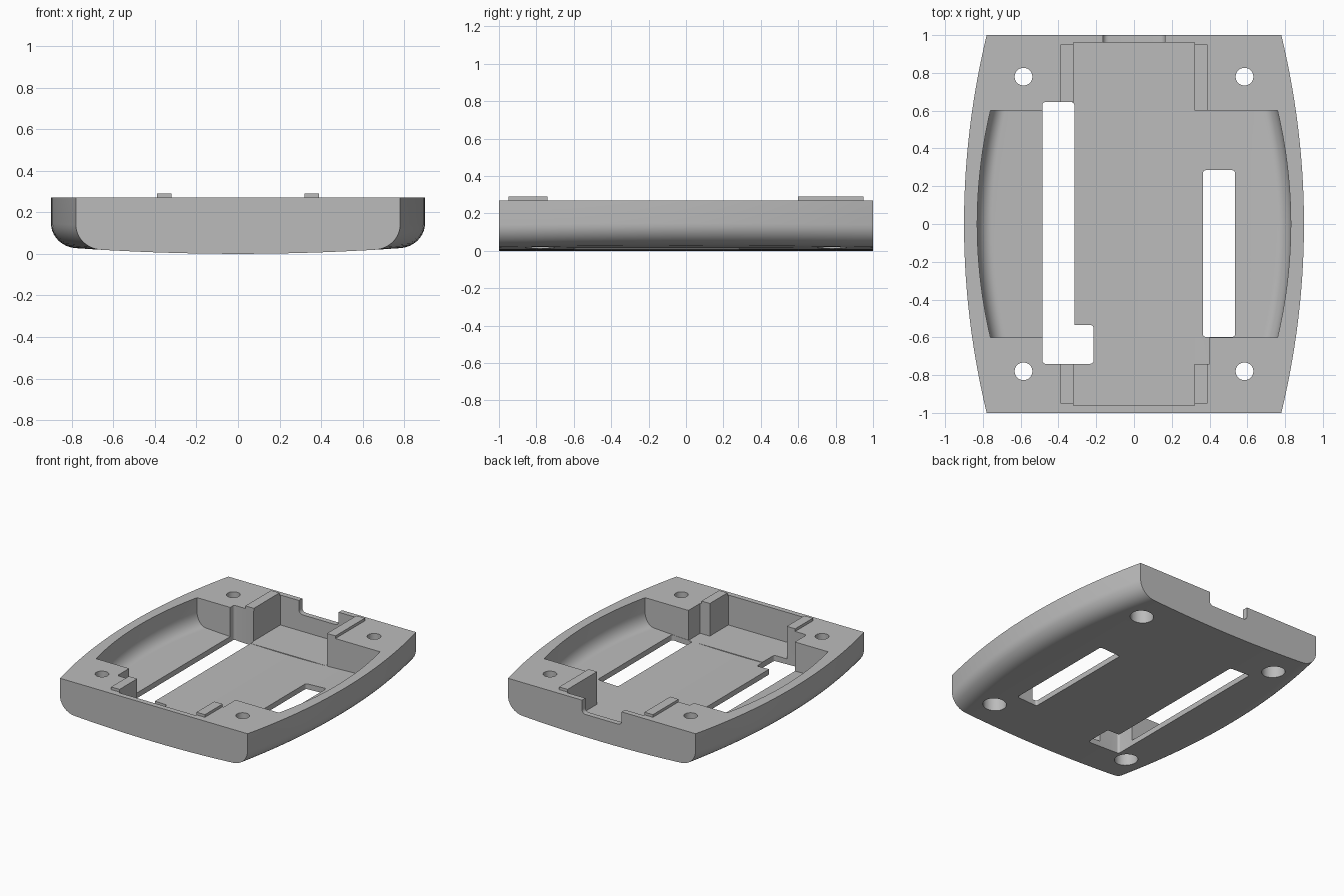
import bpy, bmesh, math

old = bpy.data.objects.get("Cube")
if old:
    bpy.data.objects.remove(old)

grey = bpy.data.materials.new("plain_grey")
grey.use_nodes = True
COLOUR = (0.5, 0.5, 0.5, 1)
grey.diffuse_color = COLOUR
grey.node_tree.nodes["Principled BSDF"].inputs["Base Color"].default_value = COLOUR

TOP, FLOOR = 0.27, 0.045


def finish(name, bm):
    bmesh.ops.recalc_face_normals(bm, faces=bm.faces)
    mesh = bpy.data.meshes.new(name)
    bm.to_mesh(mesh)
    bm.free()
    mesh.materials.append(grey)
    obj = bpy.data.objects.new(name, mesh)
    bpy.context.collection.objects.link(obj)
    return obj


def hull(name, length, width, bow, rx, rz, lift, top, steps=28):
    """Bowed-side solid with a gently curved bottom and rounded lower edges."""
    bm = bmesh.new()
    rings = []
    for i in range(steps + 1):
        y = length * (2 * i / steps - 1)
        w = width - bow * (y / length) ** 2
        half = [(0.1 * k, 0.045 * (0.1 * k) ** 2 + lift) for k in range(7)]
        base = 0.045 * (w - rx) ** 2 + lift
        for k in range(11):
            a = math.pi / 2 * k / 10
            half.append((w - rx + rx * math.sin(a), base + rz * (1 - math.cos(a))))
        half.append((w, top))
        ring = half + [(-x, z) for x, z in reversed(half[1:])]
        rings.append([bm.verts.new((x, y, z)) for x, z in ring])
    n = len(rings[0])
    for a, b in zip(rings, rings[1:]):
        for k in range(n):
            j = (k + 1) % n
            bm.faces.new((a[k], a[j], b[j], b[k]))
    bm.faces.new(rings[0])
    bm.faces.new(rings[-1])
    return finish(name, bm)


def block(name, x, y, z, round_axis=None, radius=0.015):
    """Box from three ranges, with the edges along one axis optionally rounded."""
    bm = bmesh.new()
    bmesh.ops.create_cube(bm, size=1)
    for v in bm.verts:
        for i, (lo, hi) in enumerate((x, y, z)):
            v.co[i] = lo if v.co[i] < 0 else hi
    if round_axis is not None:
        edges = [e for e in bm.edges
                 if abs((e.verts[0].co - e.verts[1].co).normalized()[round_axis]) > 0.9]
        bmesh.ops.bevel(bm, geom=edges, offset=radius, segments=5,
                        profile=0.5, affect='EDGES')
    return finish(name, bm)


def drum(name, x, y, radius, z):
    bm = bmesh.new()
    bmesh.ops.create_cone(bm, cap_ends=True, segments=32, radius1=radius,
                          radius2=radius, depth=z[1] - z[0])
    bmesh.ops.translate(bm, verts=bm.verts, vec=(x, y, sum(z) / 2))
    return finish(name, bm)


def carve(target, cutter):
    mod = target.modifiers.new("cut", 'BOOLEAN')
    mod.operation, mod.solver, mod.object = 'DIFFERENCE', 'EXACT', cutter
    bpy.context.view_layer.objects.active = target
    bpy.ops.object.modifier_apply(modifier=mod.name)
    bpy.data.objects.remove(cutter)


tray = hull("tray_body", 1.0, 0.9, 0.12, 0.13, 0.12, 0, TOP)
through = (-0.2, 0.5)

# Side bays and central channel
carve(tray, hull("side_bays", 0.6, 0.83, 0.07, 0.08, 0.1, 0.04, 0.5))
carve(tray, block("channel", (-0.32, 0.32), (-0.96, 0.96), (FLOOR, 0.5)))
carve(tray, block("post_notch", (0.3, 0.40), (-0.74, -0.58), (FLOOR, 0.5)))

# Long slot with its foot, and the short slot
carve(tray, block("long_slot", (-0.485, -0.316), (-0.739, 0.645), through, 2))
carve(tray, block("slot_foot", (-0.484, -0.215), (-0.74, -0.535), through, 2))
carve(tray, block("short_slot", (0.365, 0.535), (-0.598, 0.285), through, 2))

# Cable opening in the back wall
carve(tray, block("cable_opening", (-0.165, 0.165), (0.94, 1.1), (0.17, 0.5), 1, 0.03))

# Counterbored screw holes
for sx in (-1, 1):
    for sy in (-1, 1):
        carve(tray, drum("hole", sx * 0.585, sy * 0.78, 0.047, through))
        carve(tray, drum("counterbore", sx * 0.585, sy * 0.78, 0.08, (-0.2, 0.15)))

bpy.ops.object.select_all(action='DESELECT')
tray.select_set(True)
bpy.context.view_layer.objects.active = tray
bpy.ops.object.shade_smooth_by_angle(angle=math.radians(30))

# Raised locating tabs on the corner posts
for side, sx in (("left", 1), ("right", -1)):
    x = sorted((sx * 0.32, sx * 0.39))
    block("front_tab_" + side, x, (-0.95, -0.74), (TOP, 0.29))
    block("back_tab_" + side, x, (0.6 if sx > 0 else 0.645, 0.95), (TOP, 0.29))
